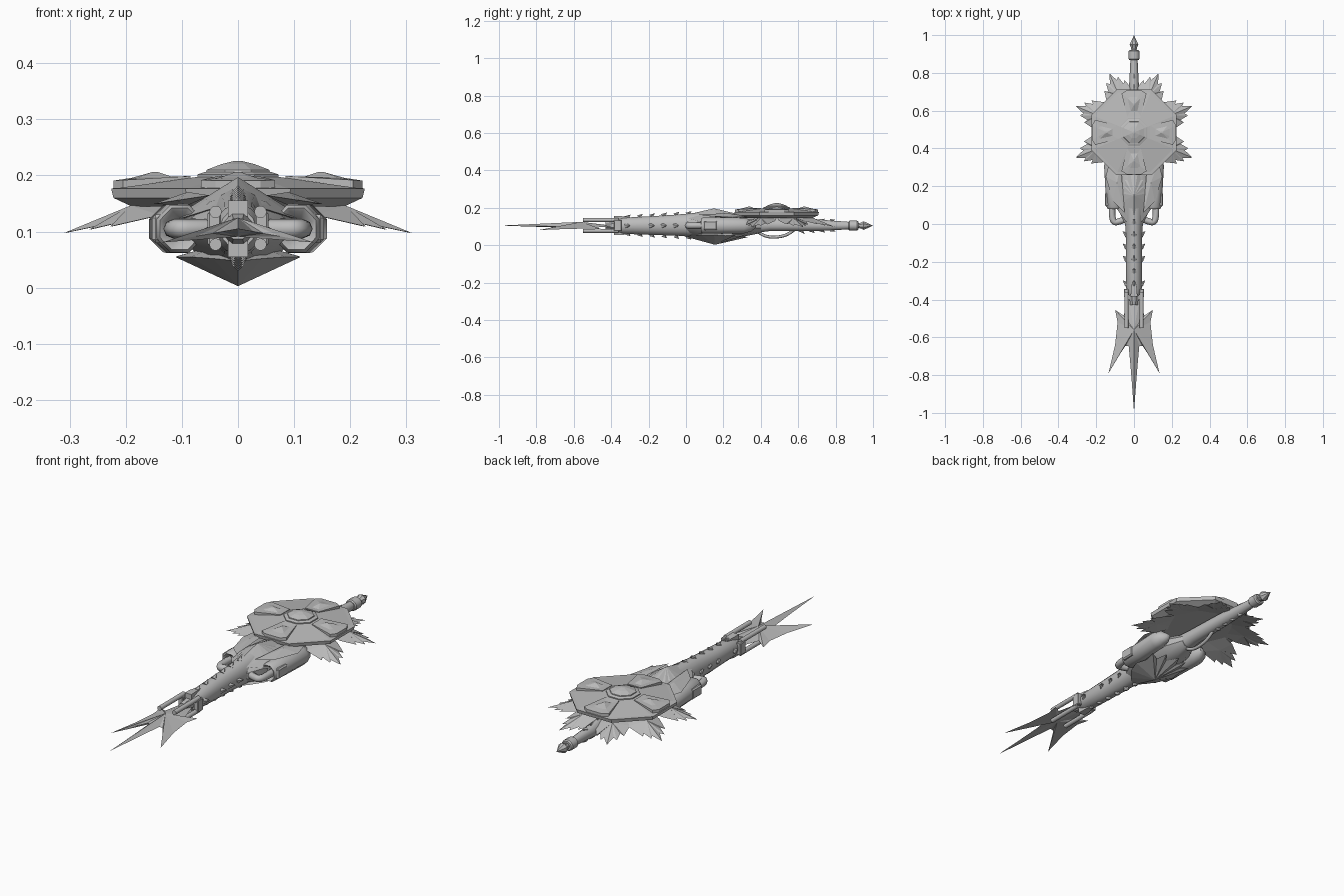
import bpy, bmesh, math
from mathutils import Matrix, Vector

if "Cube" in bpy.data.objects:
    bpy.data.objects.remove(bpy.data.objects["Cube"])

AXIS = 0.105          # height of the weapon's long axis
CY = 0.485            # centre of the drum along y
grey = bpy.data.materials.new("plain grey")
grey.diffuse_color = (0.5, 0.5, 0.5, 1)
grey.use_nodes = True
grey.node_tree.nodes["Principled BSDF"].inputs["Base Color"].default_value = grey.diffuse_color


def finish(name, bm, smooth=None, bevel=0):
    bmesh.ops.recalc_face_normals(bm, faces=bm.faces)
    me = bpy.data.meshes.new(name)
    bm.to_mesh(me)
    bm.free()
    ob = bpy.data.objects.new(name, me)
    bpy.context.collection.objects.link(ob)
    me.materials.append(grey)
    if bevel:
        m = ob.modifiers.new("bevel", 'BEVEL')
        m.width = bevel
    if smooth:
        bpy.context.view_layer.objects.active = ob
        ob.select_set(True)
        bpy.ops.object.shade_smooth_by_angle(angle=math.radians(smooth))
        ob.select_set(False)
    return ob


def skin(bm, rings):
    loops = [[bm.verts.new(p) for p in r] for r in rings]
    n = len(loops[0])
    for a, b in zip(loops, loops[1:]):
        for i in range(n):
            bm.faces.new((a[i], a[(i + 1) % n], b[(i + 1) % n], b[i]))
    bm.faces.new(loops[0])
    bm.faces.new(loops[-1])


def loft(name, sections, n=16, x=0, smooth=35):
    """Sections along y: (y, half width, z up, z down, x shift)."""
    bm = bmesh.new()
    rings = []
    for y, w, up, dn, *sh in sections:
        cx = x + (sh[0] if sh else 0)
        ring = []
        for i in range(n):
            a = 2 * math.pi * (i + 0.5) / n
            s = math.sin(a)
            ring.append((cx + w * math.cos(a), y, AXIS + s * (up if s > 0 else dn)))
        rings.append(ring)
    skin(bm, rings)
    return finish(name, bm, smooth)


def blade(name, outline, centre, top, bottom, height, mat=Matrix()):
    """Star-shaped outline with a raised middle on both sides."""
    bm = bmesh.new()
    rim = [bm.verts.new(mat @ Vector((u, v, height(u, v)))) for u, v in outline]
    for d in (top, -bottom):
        c = bm.verts.new(mat @ Vector((*centre, height(*centre) + d)))
        for i in range(len(rim)):
            bm.faces.new((rim[i], rim[(i + 1) % len(rim)], c))
    return finish(name, bm)


def mirror_outline(half):
    return half + [(-x, y) for x, y in reversed(half) if x]


def box(name, loc, size, bevel=0.003):
    bm = bmesh.new()
    bmesh.ops.create_cube(bm, size=1, matrix=Matrix.Translation(loc) @ Matrix.Diagonal((*size, 1)))
    return finish(name, bm, bevel=bevel)


def tube(name, pts, r):
    cu = bpy.data.curves.new(name, 'CURVE')
    cu.dimensions = '3D'
    cu.bevel_depth = r
    cu.bevel_resolution = 2
    cu.use_fill_caps = True
    sp = cu.splines.new('NURBS')
    sp.points.add(len(pts) - 1)
    for p, c in zip(sp.points, pts):
        p.co = (*c, 1)
    sp.use_endpoint_u = True
    sp.order_u = 3
    sp.resolution_u = 5
    ob = bpy.data.objects.new(name, cu)
    bpy.context.collection.objects.link(ob)
    cu.materials.append(grey)


def spike(name, base, tip, r):
    base, tip = Vector(base), Vector(tip)
    d = tip - base
    bm = bmesh.new()
    bmesh.ops.create_cone(bm, cap_ends=True, segments=5, radius1=r, radius2=0, depth=d.length,
                          matrix=Matrix.Translation((base + tip) / 2)
                          @ d.to_track_quat('Z', 'Y').to_matrix().to_4x4())
    finish(name, bm)


# three-pronged blade, drooping to the sides
prongs = [(0, -.40), (.03, -.40), (.055, -.485), (.10, -.455), (.087, -.52), (.10, -.64),
          (.135, -.79), (.075, -.69), (.045, -.645), (.028, -.645), (.016, -.78), (0, -.995)]
blade("trident_blade", mirror_outline(prongs), (0, -.56), .02, .014,
      lambda x, y: AXIS - .18 * abs(x))

# rods and muzzle collar
for s in (-1, 1):
    for z in (.077, .135):
        bm = bmesh.new()
        bmesh.ops.create_cone(bm, cap_ends=True, segments=12, radius1=.011, radius2=.011, depth=.19,
                              matrix=Matrix.Translation((s * .04, -.455, z)) @ Matrix.Rotation(math.pi / 2, 4, 'X'))
        finish("blade_rod", bm, 35)
    box("collar_cheek", (s * .042, -.365, AXIS), (.024, .042, .06))
    loft("collar_plate", [(-.385, .025, .02, .02), (-.345, .023, .02, .02), (-.30, .012, .014, .014)],
         4).location.z = s * .036
loft("blade_socket", [(-.43, .022, .02, .02), (-.375, .028, .03, .03)], 8)

# barrel swelling into the head
loft("barrel", [(-.375, .032, .034, .034), (-.34, .042, .043, .045), (-.2, .043, .05, .05),
                (-.05, .044, .06, .055), (.08, .055, .072, .06), (.2, .06, .075, .06)], 16)

# small thorns along the barrel
for i in range(6):
    y = -.31 + i * .065
    h = .045 + .0037 * i
    spike("top_thorn", (0, y - .008, AXIS + h - .006), (0, y + .014, AXIS + h + .014), .015)
    spike("under_thorn", (0, y - .008, AXIS - h + .006), (0, y + .014, AXIS - h - .012), .015)
    if i % 2 == 0 or i == 3:
        for s in (-1, 1):
            spike("side_thorn", (s * .036, y - .01, AXIS), (s * .06, y + .012, AXIS), .016)

# head shell: ridged crest above, keeled jaw below
crest = [(0, -.02), (.04, .01), (.07, .05), (.105, .10), (.115, .17), (.095, .19), (.105, .245),
         (.075, .235), (.08, .285), (.045, .255), (.025, .30), (0, .265)]
blade("head_crest", mirror_outline(crest), (0, .15), .022, .04,
      lambda x, y: .178 - .45 * abs(x) - .1 * abs(y - .18))
jaw = [(0, -.01), (.045, .03), (.085, .08), (.112, .15), (.10, .21), (.11, .27),
       (.07, .25), (.06, .31), (.03, .27), (0, .33)]
blade("lower_jaw", mirror_outline(jaw), (0, .155), .05, .035,
      lambda x, y: .035 + .15 * abs(x) + .06 * abs(y - .2))
loft("head_core", [(.0, .05, .045, .045), (.07, .085, .06, .06), (.17, .1, .07, .075),
                   (.3, .085, .055, .06), (.4, .04, .035, .04)], 10)

# side pods with recessed octagonal mouths, brackets and hooks
for s in (-1, 1):
    loft("side_pod", [(.105, .02, .02, .02), (.085, .03, .034, .034), (.08, .038, .04, .04),
                      (.09, .044, .046, .046), (.18, .047, .047, .047, s * .004),
                      (.31, .046, .045, .045, s * .012), (.35, .034, .033, .033, s * .01),
                      (.375, .012, .01, .01, 0)], 8, s * .104, 50)
    box("pod_bracket", (s * .138, .13, AXIS), (.03, .075, .05), .006)
    tube("pod_hook", [(s * .115, .10, AXIS), (s * .118, .05, AXIS), (s * .108, .008, AXIS),
                      (s * .08, .012, AXIS), (s * .055, .022, AXIS)], .017)
    blade("cheek_fin", [(s * .05, .06), (s * .11, .12), (s * .15, .25), (s * .13, .33), (s * .07, .32)],
          (s * .09, .22), .012, .012, lambda x, y: .172 - .15 * abs(x))


# octagonal drum with stepped rim
def octagon(apothem, z):
    r = apothem / math.cos(math.pi / 8)
    return [(r * math.cos(math.pi / 8 + k * math.pi / 4),
             CY + r * math.sin(math.pi / 8 + k * math.pi / 4), z) for k in range(8)]


for name, steps in (("drum_shield", [(.19, .145), (.222, .16), (.226, .177), (.21, .178), (.075, .197)]),
                    ("drum_cap_ring", [(.072, .18), (.072, .202), (.06, .206)]),
                    ("drum_cap", [(.058, .2), (.056, .21), (.03, .22), (.006, .226)])):
    bm = bmesh.new()
    skin(bm, [octagon(a, z) for a, z in steps])
    finish(name, bm)

# four raised trapezoid plates on the drum
for k in range(4):
    mat = Matrix.Translation((0, CY, 0)) @ Matrix.Rotation(k * math.pi / 2, 4, 'Z')
    outer = [(.085, -.036), (.205, -.066), (.222, -.04), (.222, .04), (.205, .066), (.085, .036)]
    bm = bmesh.new()
    skin(bm, [[mat @ Vector((u, v, .172)) for u, v in outer],
              [mat @ Vector((u, v, .199 - .06 * (u - .085))) for u, v in outer],
              [mat @ Vector((.147 + (u - .147) * .55, v * .5, .196)) for u, v in outer],
              [mat @ Vector((.147 + (u - .147) * .08, v * .08, .206)) for u, v in outer]])
    finish("drum_plate", bm)

# jagged leaves under the drum
leaf = [(.10, -.05), (.19, -.085), (.275, -.058), (.258, -.045), (.305, -.032), (.29, -.02), (.338, .004),
        (.285, .022), (.297, .04), (.25, .045), (.262, .064), (.19, .075), (.10, .05)]
for s in (-1, 1):
    for ang in (-24, 25, 68):
        flip = -1 if ang > 0 else 1
        mat = (Matrix.Diagonal((s, 1, 1, 1)) @ Matrix.Translation((0, CY, 0))
               @ Matrix.Rotation(math.radians(ang), 4, 'Z') @ Matrix.Diagonal((1, -flip * -1, 1, 1)))
        blade("drum_leaf", leaf, (.21, 0), .014, .006,
              lambda u, v: .162 - .27 * max(0, u - .1) - .1 * abs(v), mat)

# rear shaft, thorns, end collar and tip
loft("rear_shaft", [(.3, .045, .05, .05), (.45, .035, .045, .03), (.65, .03, .04, .03),
                    (.75, .026, .03, .028), (.88, .019, .02, .02)], 12)
for i in range(4):
    y = .62 + i * .055
    for d in (-1, 1):
        spike("shaft_thorn", (0, y - .01, AXIS + d * .022), (0, y + .014, AXIS + d * (.045 - .004 * i)), .014)
loft("end_collar", [(.868, .025, .022, .022), (.874, .03, .027, .027), (.915, .03, .027, .027),
                    (.921, .025, .022, .022)], 12)
loft("end_tip", [(.92, .015, .014, .014), (.935, .018, .017, .017), (.95, .025, .025, .025),
                 (.998, .001, .001, .001)], 8, smooth=20)

# curved grip guard under the drum
tube("grip_guard", [(0, .35, .10), (0, .39, .065), (0, .44, .042), (0, .51, .045),
                    (0, .56, .065), (0, .60, .10)], .008)
